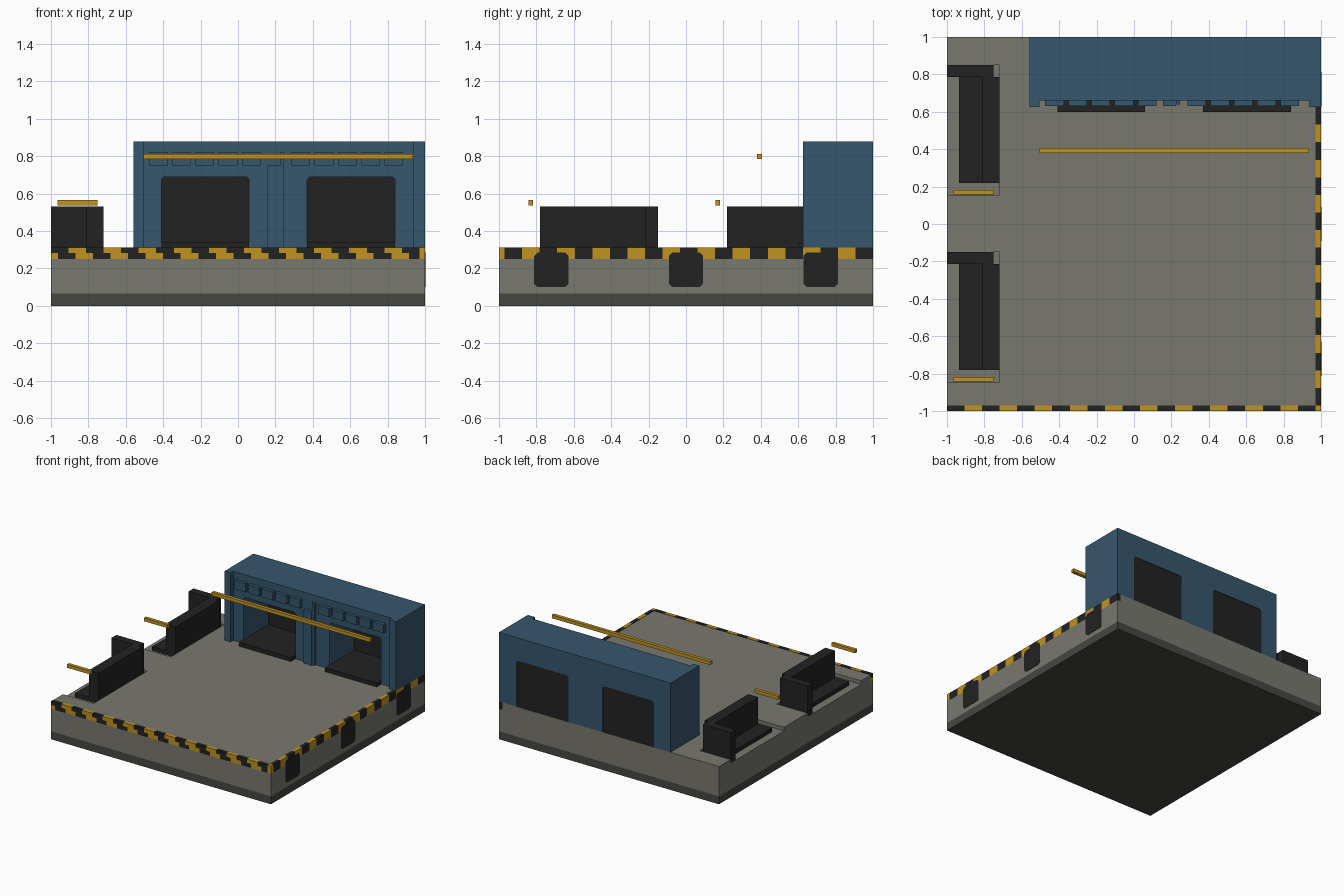
import bpy
import bmesh
from mathutils import Vector

cube = bpy.data.objects.get("Cube")
if cube:
    bpy.data.objects.remove(cube, do_unlink=True)


def material(name, rgb):
    lin = [((c / 255 + 0.055) / 1.055) ** 2.4 for c in rgb] + [1]
    m = bpy.data.materials.new(name)
    m.use_nodes = True
    m.diffuse_color = lin
    m.node_tree.nodes["Principled BSDF"].inputs["Base Color"].default_value = lin
    return m


CONCRETE = material("concrete grey", (121, 120, 111))
FOOTING = material("footing grey", (70, 70, 65))
BLUE = material("steel blue", (54, 87, 109))
BLACK = material("rubber black", (34, 34, 34))
YELLOW = material("safety yellow", (192, 147, 32))


def finish(name, bm, mats):
    bmesh.ops.recalc_face_normals(bm, faces=bm.faces)
    me = bpy.data.meshes.new(name)
    bm.to_mesh(me)
    bm.free()
    for m in mats:
        me.materials.append(m)
    ob = bpy.data.objects.new(name, me)
    bpy.context.collection.objects.link(ob)
    return ob


def add_box(bm, x, y, z, index=0):
    vs = bmesh.ops.create_cube(bm, size=1)["verts"]
    for v in vs:
        v.co = [lo + (c + 0.5) * (hi - lo) for c, (lo, hi) in zip(v.co, (x, y, z))]
    for f in {f for v in vs for f in v.link_faces}:
        f.material_index = index


def boxes(name, mats, *parts):
    """One object from boxes given as (x range, y range, z range[, material index])."""
    bm = bmesh.new()
    for p in parts:
        add_box(bm, *p)
    return finish(name, bm, mats)


def prism(name, mat, pts, axis, a, b):
    """Extrude a flat outline along an axis from a to b."""
    bm = bmesh.new()
    vs = []
    for p in pts:
        co = list(p)
        co.insert(axis, a)
        vs.append(bm.verts.new(co))
    face = bm.faces.new(vs)
    new = bmesh.ops.extrude_face_region(bm, geom=[face])["geom"]
    move = Vector((0, 0, 0))
    move[axis] = b - a
    bmesh.ops.translate(bm, vec=move, verts=[g for g in new if isinstance(g, bmesh.types.BMVert)])
    return finish(name, bm, [mat])


FLOOR, SUNK, EDGE = 0.31, 0.28, 0.97
BAYS = (-0.845, 0.155)          # front edges of the two sunken bays
BAY_LEN = 0.695

# Base slabs, with the curb ledge left free on the front and left sides
boxes("footing", [FOOTING], ((-1, 1), (-1, 1), (0, 0.065)))
boxes("slab", [CONCRETE], ((-1, 1), (-1, 1), (0.065, 0.25)))
boxes("deck_core", [CONCRETE], ((-1, EDGE), (-EDGE, 1), (0.25, SUNK)))

# Deck surface notched around the bays
outline = [(EDGE, 1), (EDGE, -EDGE), (-1, -EDGE)]
for y in BAYS:
    outline += [(-1, y), (-0.72, y), (-0.72, y + BAY_LEN), (-1, y + BAY_LEN)]
outline.append((-1, 1))
prism("deck", CONCRETE, outline, 2, SUNK, FLOOR)

# Hazard curb: alternating stripes, the lower front row is shifted sideways
step = (1 + EDGE) / 21
front, side = [], []
for i in range(-1, 21):
    a = -1 + i * step
    k = i % 2
    if i >= 0:
        front.append(((a, a + step), (-1, -EDGE), (0.283, 0.313), k))
        side.append(((EDGE, 1), (a + 0.03, a + 0.03 + step), (0.25, 0.313), k))
    lo, hi = max(-1, a + 0.037), min(EDGE, a + 0.037 + step)
    front.append(((lo, hi), (-1, -EDGE), (0.25, 0.283), k))
boxes("front_curb", [BLACK, YELLOW], *front)
boxes("side_curb", [BLACK, YELLOW], *side)
boxes("corner_curb", [YELLOW], ((EDGE, 1), (-1, -EDGE), (0.25, 0.313)))

# Bumper pads on the left side
for i, y in enumerate((-0.72, 0, 0.72)):
    w, c, lo, hi = 0.092, 0.018, 0.10, 0.285
    pts = [(y - w, lo + c), (y - w + c, lo), (y + w - c, lo), (y + w, lo + c),
           (y + w, hi - c), (y + w - c, hi), (y - w + c, hi), (y - w, hi - c)]
    prism(f"bumper_pad_{i + 1}", BLACK, pts, 0, 0.997, 1.002)

# Bays: L-shaped screen, floor mat and a yellow barrier bar
for i, y in enumerate(BAYS):
    n = i + 1
    prism(f"bay_screen_{n}", BLACK,
          [(-0.81, y + 0.065), (-0.72, y + 0.065), (-0.72, y + 0.63), (-0.75, y + 0.63),
           (-0.75, y + BAY_LEN), (-1, y + BAY_LEN), (-1, y + 0.63), (-0.81, y + 0.63)],
          2, SUNK, 0.532)
    boxes(f"bay_mat_{n}", [BLACK], ((-0.935, -0.81), (y + 0.065, y + 0.63), (SUNK, 0.312)))
    boxes(f"bay_bar_{n}", [YELLOW], ((-0.965, -0.75), (y + 0.002, y + 0.028), (0.537, 0.565)))

# Gatehouse body with two chamfered openings
DOORS = ((-0.41, 0.06), (0.37, 0.84))
TOP, c = 0.69, 0.015
outline = [(-0.56, 0.878), (-0.56, FLOOR)]
for a, b in DOORS:
    outline += [(a, FLOOR), (a, TOP - c), (a + c, TOP), (b - c, TOP), (b, TOP - c), (b, FLOOR)]
outline += [(1, FLOOR), (1, 0.878)]
prism("gatehouse", BLUE, outline, 1, 0.66, 1)

for i, (a, b) in enumerate(DOORS):
    boxes(f"door_panel_{i + 1}", [BLACK], ((a, b), (0.98, 0.995), (FLOOR, TOP)))
    boxes(f"door_mat_{i + 1}", [BLACK], ((a, b), (0.60, 0.98), (FLOOR, 0.342)))

# Facade relief: end and centre pilasters, rows of small blocks
boxes("pilasters", [BLUE],
      ((-0.56, -0.505), (0.626, 0.66), (FLOOR, 0.878)),
      ((0.935, 1), (0.626, 0.66), (FLOOR, 0.878)),
      ((0.155, 0.225), (0.632, 0.66), (FLOOR, 0.75)),
      ((0.225, 0.245), (0.64, 0.66), (FLOOR, 0.82)))
boxes("facade_blocks", [BLUE],
      *[((s + j * 0.124, s + j * 0.124 + 0.1), (0.632, 0.66), (0.75, 0.82))
        for s in (-0.475, 0.286) for j in range(5)])

# Long barrier bar in front of the gatehouse
boxes("gate_bar", [YELLOW], ((-0.505, 0.935), (0.38, 0.407), (0.785, 0.813)))
